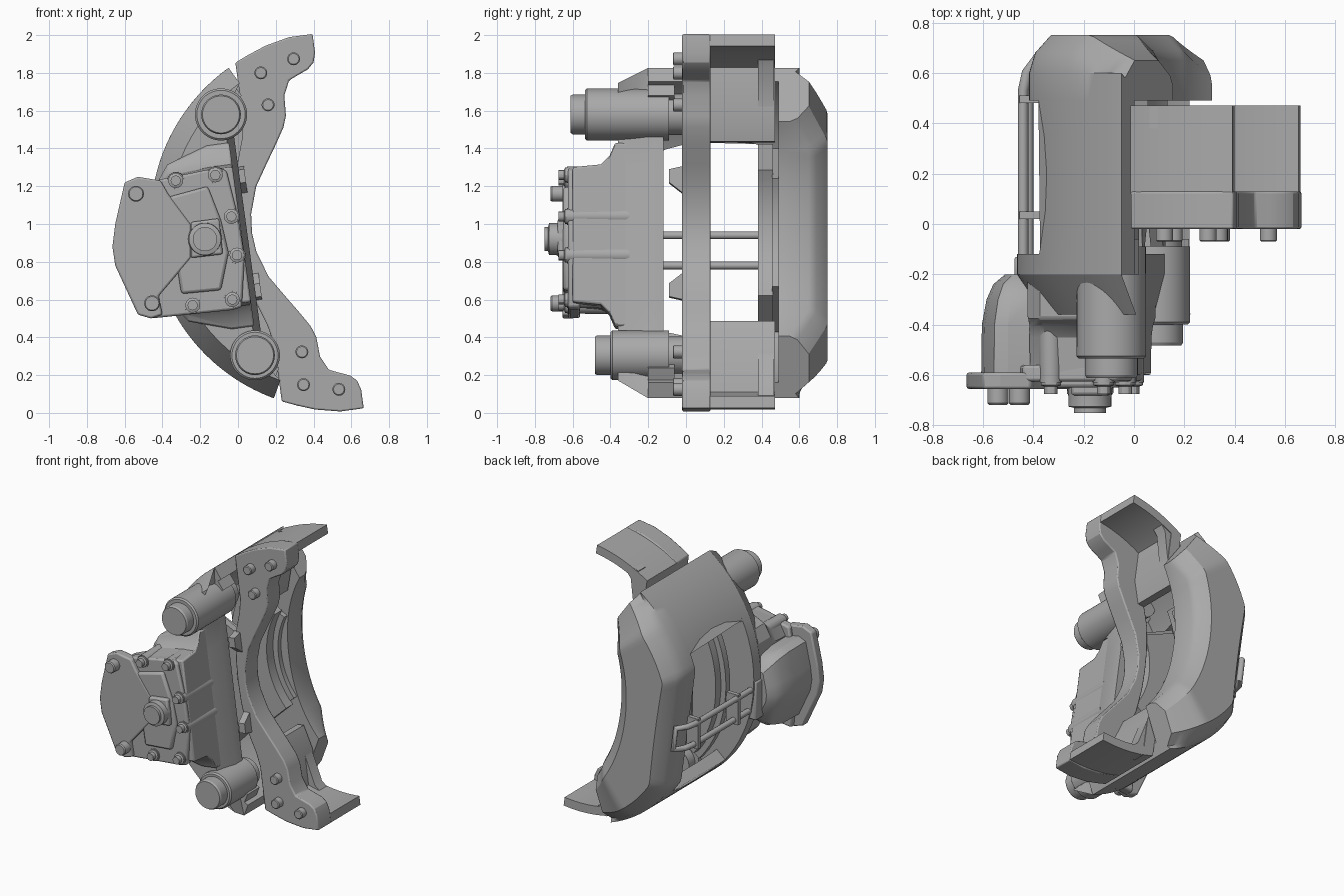
import bpy, bmesh, math
from mathutils import Vector

if "Cube" in bpy.data.objects:
    bpy.data.objects.remove(bpy.data.objects["Cube"])

metal = bpy.data.materials.new("cast_steel_grey")
metal.use_nodes = True
metal.diffuse_color = (0.4, 0.4, 0.4, 1)
metal.node_tree.nodes["Principled BSDF"].inputs["Base Color"].default_value = (0.4, 0.4, 0.4, 1)

# Tilted working frame: u points from the wheel axis to the caliper, v runs along it
TILT = math.radians(7.8)
C, S = math.cos(TILT), math.sin(TILT)


def place(u, v, y):
    return Vector((0.535 - C * u - S * v, y, 1.016 - S * u + C * v))


def polar(r, a, y):
    a = math.radians(a)
    return place(r * math.cos(a), r * math.sin(a), y)


def finish(obj, bevel=0, angle=30):
    obj.data.materials.append(metal)
    bpy.ops.object.select_all(action="DESELECT")
    bpy.context.view_layer.objects.active = obj
    obj.select_set(True)
    if bevel:
        mod = obj.modifiers.new("edges", "BEVEL")
        mod.width, mod.segments, mod.limit_method = bevel, 2, "ANGLE"
        mod.angle_limit = math.radians(40)
    bpy.ops.object.shade_smooth_by_angle(angle=math.radians(angle))
    return obj


def loft(name, rings, bevel=0):
    bm = bmesh.new()
    rows = [[bm.verts.new(p) for p in ring] for ring in rings]
    n = len(rows[0])
    for a, b in zip(rows, rows[1:]):
        for i in range(n):
            j = (i + 1) % n
            bm.faces.new((a[i], a[j], b[j], b[i]))
    bm.faces.new(rows[0])
    bm.faces.new(rows[-1][::-1])
    bmesh.ops.recalc_face_normals(bm, faces=bm.faces)
    mesh = bpy.data.meshes.new(name)
    bm.to_mesh(mesh)
    bm.free()
    obj = bpy.data.objects.new(name, mesh)
    bpy.context.collection.objects.link(obj)
    return finish(obj, bevel)


def plate(name, uv, y0, y1, bevel=0):
    return loft(name, [[place(u, v, y) for u, v in uv] for y in (y0, y1)], bevel)


def world_plate(name, xz, y0, y1, bevel=0):
    return loft(name, [[(x, y, z) for x, z in xz] for y in (y0, y1)], bevel)


def sector(name, r0, r1, a0, a1, y0, y1, bevel=0):
    section = [(r0, y0), (r1, y0), (r1, y1), (r0, y1)]
    steps = 14
    angles = [a0 + (a1 - a0) * i / steps for i in range(steps + 1)]
    return loft(name, [[polar(r, a, y) for r, y in section] for a in angles], bevel)


def turned(name, x, z, steps, sides=32):
    # steps: (radius, y) pairs along the axis
    turn = [2 * math.pi * i / sides for i in range(sides)]
    return loft(name, [[(x + r * math.cos(t), y, z + r * math.sin(t)) for t in turn]
                       for r, y in steps])


# Carrier: front plate with symmetric horns and a narrow middle strip
half = [(0.465, 0), (0.456, 0.1), (0.41, 0.24), (0.34, 0.35), (0.277, 0.446), (0.225, 0.53),
        (0.203, 0.59), (0.197, 0.697), (0.161, 0.773), (0.11, 0.795), (0.054, 0.818),
        (0.02, 0.85), (0.005, 0.9), (0.005, 1.0), (0.13, 1.0), (0.26, 0.972), (0.36, 0.935),
        (0.43, 0.905), (0.43, 0.6), (0.45, 0.5), (0.5, 0.35), (0.525, 0.15), (0.53, 0)]
lower = [(u, -v) for u, v in half[-2:0:-1]]
plate("carrier_plate", half + lower, -0.02, 0.13, 0.008)

# Caliper back wall, swept along the arc, flattened at the middle, ends bevelled
rings = []
for i in range(63):
    a = -62 + 2 * i
    t = abs(a) / 62
    edge = min(1.0, 0.905 / math.cos(math.radians(a)))
    drop = max(0, (abs(a) - 47) / 15)
    back = 0.75 - 0.1 * drop
    inner = 0.47 + 0.18 * t ** 2
    section = [(edge, 0.49), (edge, 0.6), (edge - 0.025, back - 0.07), (edge - 0.09, back),
               (inner + 0.1, back), (inner + 0.02, back - 0.06), (inner, back - 0.1), (inner, 0.49)]
    rings.append([polar(r, a, y) for r, y in section])
loft("caliper_back_wall", rings)


# Caliper front wall, tapering forwards
def wall_outline(r, u0, y):
    arc = [polar(r, -62 + 124 * i / 30, y) for i in range(31)]
    end = r * math.sin(math.radians(62))
    return arc + [place(u0, end * k, y) for k in (0.8, 0.4, -0.4, -0.8)]


loft("caliper_front_wall", [wall_outline(1.0, 0.49, -0.12), wall_outline(1.0, 0.49, -0.2),
                            wall_outline(0.9, 0.53, -0.36)])

for side, tag in ((1, "upper"), (-1, "lower")):
    # Bridge halves leave an opening between them
    ys = [-0.2, -0.1, 0.05, 0.2, 0.35, 0.495]
    rings = []
    for i in range(17):
        f = i / 16
        ring = []
        for r, row in ((1.0, ys), (0.91, ys[::-1])):
            for y in row:
                start = 29 + 7 * max(0, 1 - ((y - 0.18) / 0.4) ** 2)
                ring.append(polar(r, side * (start + (62 - start) * f), y))
        rings.append(ring)
    loft(tag + "_bridge", rings)

    # Front shoulder running beside the guide pin
    sector(tag + "_shoulder", 0.84, 0.998, side * 46, side * 60, -0.2, -0.06)

    # Carrier arm: outer shell, abutment wall and back rib
    sector(tag + "_carrier_arm", 0.935, 0.998, side * 64.5, side * 89.5, 0.12, 0.47)
    wall = [(0.4, 0.48), (0.45, 0.48), (0.43, 0.64), (0.43, 0.9), (0.35, 0.92), (0.35, 0.64)]
    plate(tag + "_abutment", [(u, side * v) for u, v in wall], 0.12, 0.47)
    rib = [(0.35, 0.66), (0.35, 0.94), (0.2, 0.97), (0.3, 0.86)]
    plate(tag + "_arm_rib", [(u, side * v) for u, v in rib], 0.38, 0.465)

    # Carrier bolts
    for u, v in ((0.304, 0.833), (0.289, 0.66), (0.122, 0.883)):
        p = place(u, side * v, 0)
        turned(tag + "_carrier_bolt", p.x, p.z, [(0.034, 0.0), (0.034, -0.065), (0.028, -0.07)], 24)

    # Wedge lug on the carrier strip
    loft(tag + "_wedge_lug", [[place(u, side * v, y) for v, y in
         ((0.2, 0.0), (0.27, -0.09), (0.34, -0.09), (0.36, 0.0))] for u in (0.46, 0.51)])

# Guide pin sleeves with end caps
turned("upper_guide_pin", -0.09, 1.58, [(0.11, -0.02), (0.11, -0.09), (0.137, -0.09), (0.138, -0.525),
       (0.128, -0.535), (0.105, -0.535), (0.105, -0.6), (0.098, -0.612)], 48)
turned("lower_guide_pin", 0.09, 0.305, [(0.1, -0.02), (0.1, -0.09), (0.132, -0.09), (0.132, -0.39),
       (0.122, -0.4), (0.105, -0.4), (0.105, -0.47), (0.098, -0.482)], 48)

# Brake pads either side of the disc gap
sector("front_pad_lining", 0.57, 0.86, -30, 30, 0.05, 0.12)
sector("front_backing_plate", 0.55, 0.9, -33, 33, 0.01, 0.06)
sector("rear_pad_lining", 0.57, 0.86, -36, 36, 0.38, 0.46)
sector("rear_backing_plate", 0.53, 0.9, -33, 33, 0.455, 0.52)


# Actuator housing: broad at the caliper, necking down to the cover
def housing(half_v, side_v, y):
    side = [(0.52, half_v), (0.64, half_v), (0.86, side_v), (0.92, side_v - 0.08)]
    return [place(u, v, y) for u, v in side + [(u, -v) for u, v in side[::-1]]]


loft("actuator_housing", [housing(0.49, 0.42, -0.12), housing(0.49, 0.42, -0.375),
                          housing(0.42, 0.38, -0.405), housing(0.375, 0.36, -0.45),
                          housing(0.36, 0.35, -0.6)], 0.01)
cover = [(-0.44, 1.23), (-0.1, 1.3), (-0.06, 1.28), (0.0, 1.04), (0.035, 0.83),
         (0.02, 0.56), (-0.03, 0.545), (-0.46, 0.5), (-0.5, 0.85)]
world_plate("cover_flange", cover, -0.56, -0.625, 0.012)
dome = [(-0.38, 1.14), (-0.16, 1.2), (-0.09, 1.02), (-0.05, 0.85), (-0.09, 0.65), (-0.3, 0.63)]
world_plate("cover_dome", dome, -0.61, -0.65, 0.015)

# Lever chamber bulging to the side, with its front plate
outline = [(-0.6, 1.22), (-0.53, 1.25), (-0.41, 1.23), (-0.37, 1.16), (-0.25, 1.0),
           (-0.25, 0.82), (-0.42, 0.62), (-0.4, 0.52), (-0.46, 0.5), (-0.53, 0.52),
           (-0.65, 0.78), (-0.665, 0.88), (-0.65, 1.0)]
world_plate("lever_plate", outline, -0.655, -0.59, 0.01)


def chamber(k, shift, y):
    return [(-0.4 + shift + (x + 0.4) * k, y, 0.89 + (z - 0.89) * k) for x, z in outline]


loft("lever_chamber", [chamber(0.78, 0, -0.6), chamber(0.77, 0, -0.4), chamber(0.7, 0, -0.3),
                       chamber(0.6, 0, -0.24), chamber(0.46, 0.01, -0.2)])
for x, z in ((-0.54, 1.16), (-0.455, 0.58)):
    turned("lever_plate_boss", x, z, [(0.042, -0.6), (0.042, -0.71), (0.036, -0.718)], 24)

# Cover bolts on their cast towers
for x, z in ((-0.33, 1.23), (-0.12, 1.26), (-0.035, 1.04), (-0.005, 0.835), (-0.03, 0.6), (-0.24, 0.57)):
    turned("bolt_tower", x, z, [(0.048, -0.3), (0.044, -0.63)], 24)
    turned("cover_bolt", x, z, [(0.04, -0.62), (0.04, -0.64), (0.027, -0.645), (0.027, -0.675)], 12)

# Adjuster cap
turned("adjuster_cap", -0.175, 0.92, [(0.095, -0.6), (0.085, -0.69), (0.085, -0.725),
       (0.064, -0.73), (0.064, -0.75)], 36)
world_plate("adjuster_pad", [(-0.25, 0.82), (-0.25, 1.01), (-0.1, 1.03), (-0.08, 0.84)],
            -0.68, -0.6, 0.012)

# Pad retaining loop and its cross clips
curve = bpy.data.curves.new("retaining_loop", "CURVE")
curve.dimensions = "3D"
curve.bevel_depth, curve.bevel_resolution = 0.021, 3
path = [(0, -0.2), (0, 0.53), (0.015, 0.6), (0.06, 0.66)]
points = [(x - 0.44, y, 0.94) for x, y in path] + [(x - 0.42, y, 0.78) for x, y in path[::-1]]
spline = curve.splines.new("POLY")
spline.points.add(len(points) - 1)
for point, co in zip(spline.points, points):
    point.co = (*co, 1)
loop = bpy.data.objects.new("retaining_loop", curve)
bpy.context.collection.objects.link(loop)
bpy.ops.object.select_all(action="DESELECT")
bpy.context.view_layer.objects.active = loop
loop.select_set(True)
bpy.ops.object.convert(target="MESH")
finish(bpy.context.object, 0, 50)
clip = [(-0.455, 0.75), (-0.455, 0.97), (-0.36, 0.97), (-0.36, 0.75)]
for y in (0.02, 0.48):
    world_plate("pad_clip", clip, y, y + 0.03)
world_plate("loop_bracket", [(-0.475, 0.72), (-0.475, 1.0), (-0.38, 1.0), (-0.38, 0.72)],
            -0.22, -0.13, 0.01)
